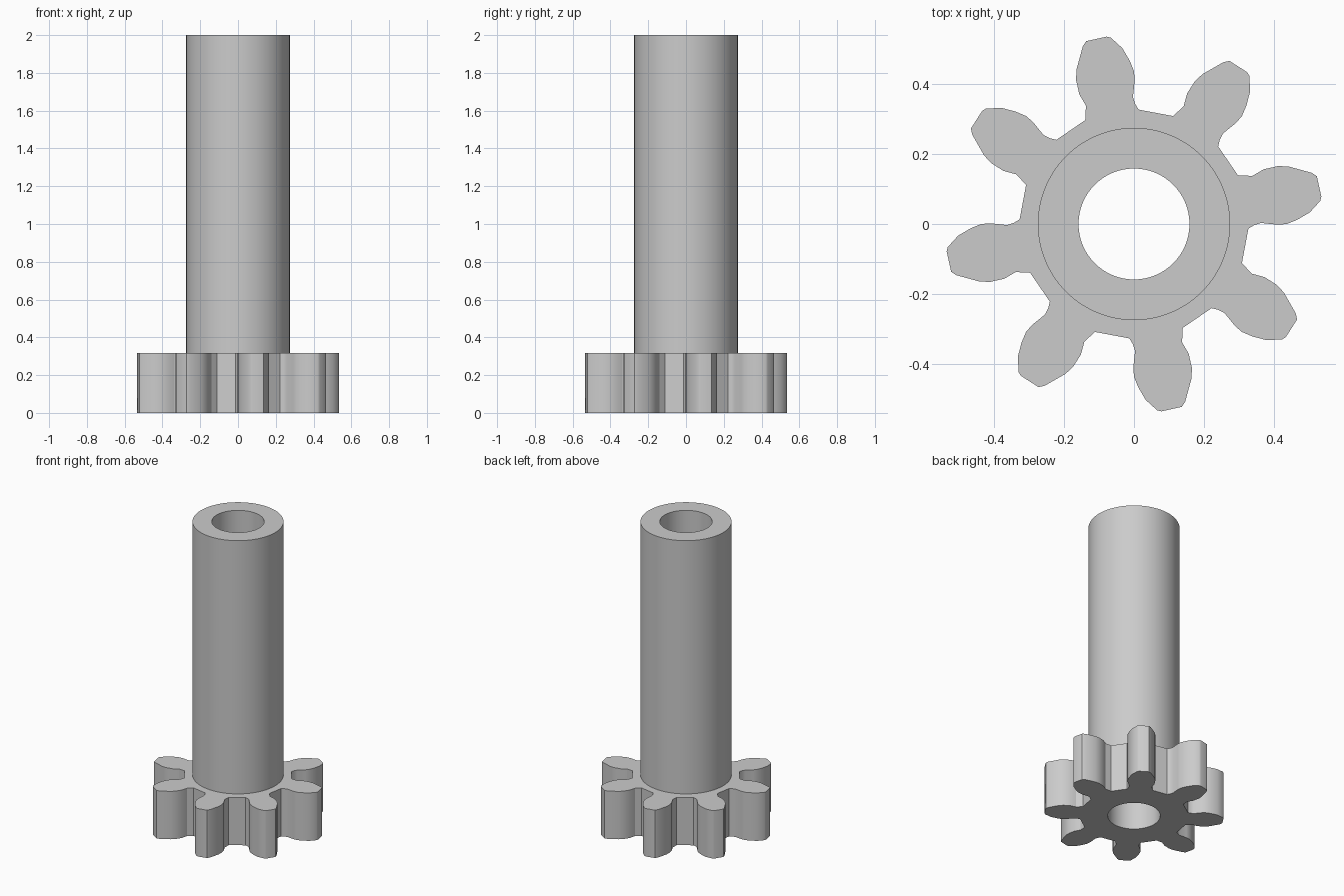
import bpy
import bmesh
from math import cos, sin, pi, radians
from mathutils import Matrix

cube = bpy.data.objects.get("Cube")
if cube:
    bpy.data.objects.remove(cube, do_unlink=True)

TEETH = 8
GEAR_TOP, SHAFT_TOP = 0.318, 2.0
SHAFT_R, BORE_R = 0.274, 0.158

# One tooth, from the valley on its clockwise side to the next valley
TOOTH = [(0.326, -0.013), (0.343, -0.003), (0.362, 0.003), (0.41, -0.002),
         (0.435, 0.0), (0.465, 0.012), (0.501, 0.033), (0.531, 0.066),
         (0.534, 0.078), (0.521, 0.136), (0.506, 0.146), (0.44, 0.164),
         (0.41, 0.165), (0.37, 0.156), (0.337, 0.137), (0.296, 0.139)]

steel = bpy.data.materials.new("plain_grey")
steel.use_nodes = True
steel.diffuse_color = (0.6, 0.6, 0.6, 1)
steel.node_tree.nodes["Principled BSDF"].inputs["Base Color"].default_value = (0.6, 0.6, 0.6, 1)


def circle(radius, count=96):
    return [(radius * cos(2 * pi * i / count), radius * sin(2 * pi * i / count))
            for i in range(count)]


def gear_outline():
    points = []
    for t in range(TEETH):
        turn = Matrix.Rotation(2 * pi * t / TEETH, 2)
        for x, y in TOOTH:
            points.append((turn[0][0] * x + turn[0][1] * y,
                           turn[1][0] * x + turn[1][1] * y))
    return points


def ring(bm, points, z):
    verts = [bm.verts.new((x, y, z)) for x, y in points]
    for a, b in zip(verts, verts[1:] + verts[:1]):
        bm.edges.new((a, b))
    return verts


def wall(bm, low, high, inward=False):
    for i in range(len(low)):
        j = (i + 1) % len(low)
        face = [low[i], low[j], high[j], high[i]]
        bm.faces.new(face[::-1] if inward else face)


def cap(bm, outer, inner, up):
    edges = []
    for loop in (outer, inner):
        edges += [bm.edges.get((a, b)) for a, b in zip(loop, loop[1:] + loop[:1])]
    result = bmesh.ops.triangle_fill(bm, edges=edges, use_beauty=True)
    for face in result["geom"]:
        if isinstance(face, bmesh.types.BMFace):
            face.normal_update()
            if (face.normal.z > 0) != up:
                face.normal_flip()


def finish(bm, name):
    mesh = bpy.data.meshes.new(name)
    bm.to_mesh(mesh)
    bm.free()
    mesh.materials.append(steel)
    obj = bpy.data.objects.new(name, mesh)
    bpy.context.collection.objects.link(obj)
    bpy.ops.object.select_all(action='DESELECT')
    obj.select_set(True)
    bpy.context.view_layer.objects.active = obj
    bpy.ops.object.shade_smooth_by_angle(angle=radians(30))


# Toothed gear: the top is open under the shaft, the bottom around the bore
bm = bmesh.new()
outline = gear_outline()
bottom, top = ring(bm, outline, 0), ring(bm, outline, GEAR_TOP)
cap(bm, bottom, ring(bm, circle(BORE_R), 0), up=False)
cap(bm, top, ring(bm, circle(SHAFT_R), GEAR_TOP), up=True)
wall(bm, bottom, top)
finish(bm, "pinion_gear")

# Hollow shaft: the bore runs on down through the gear
bm = bmesh.new()
outer_top = ring(bm, circle(SHAFT_R), SHAFT_TOP)
inner_top = ring(bm, circle(BORE_R), SHAFT_TOP)
cap(bm, outer_top, inner_top, up=True)
wall(bm, ring(bm, circle(SHAFT_R), GEAR_TOP), outer_top)
wall(bm, ring(bm, circle(BORE_R), 0), inner_top, inward=True)
finish(bm, "hollow_shaft")
